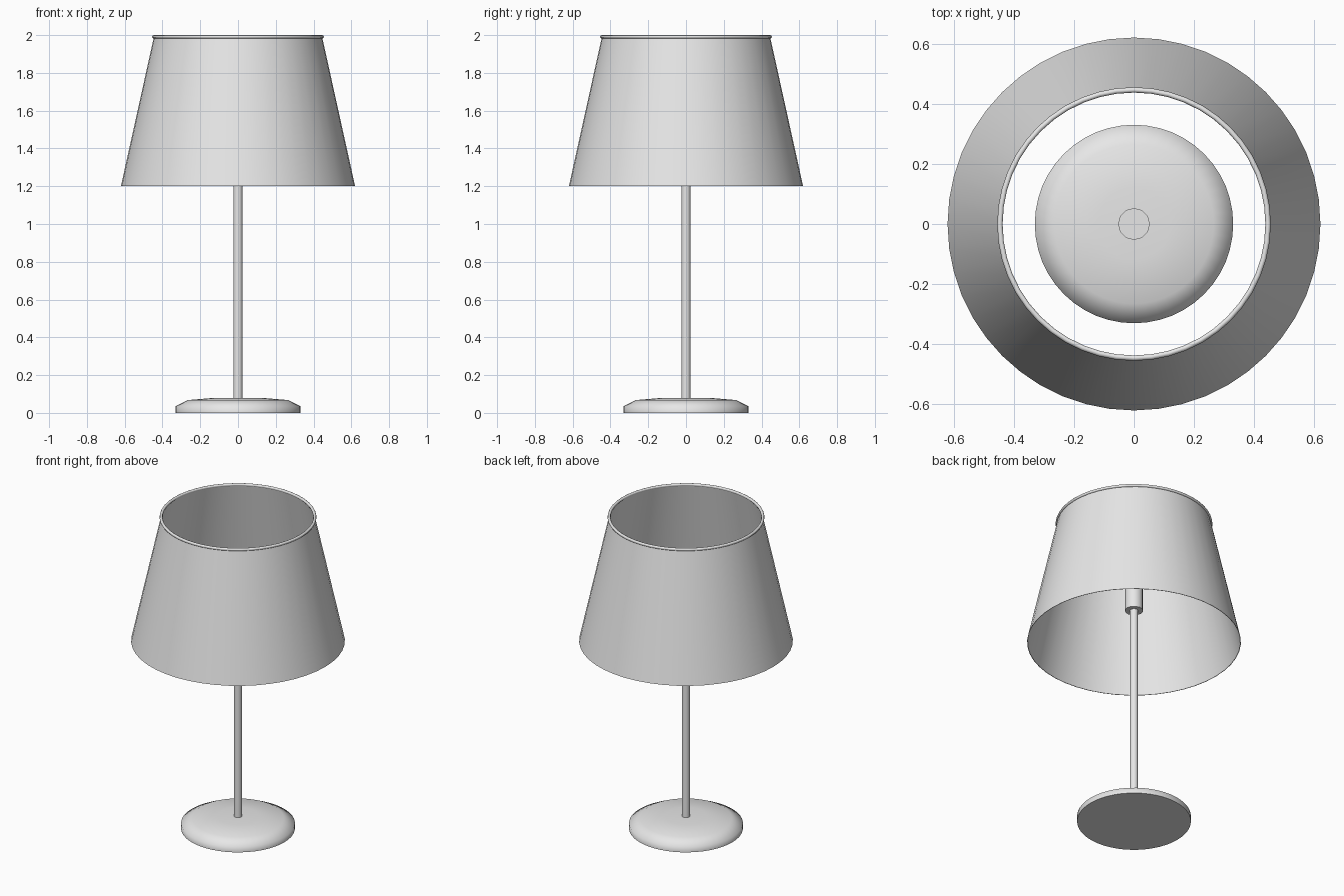
import bpy, bmesh, math

if "Cube" in bpy.data.objects:
    bpy.data.objects.remove(bpy.data.objects["Cube"])

def material(name, rgb):
    m = bpy.data.materials.new(name)
    m.diffuse_color = (*rgb, 1)
    m.use_nodes = True
    m.node_tree.nodes["Principled BSDF"].inputs["Base Color"].default_value = m.diffuse_color
    return m

grey = material("light grey", (0.8, 0.8, 0.8))

def lathe(name, profile, sides, smooth=65, closed=False):
    """Spin a (radius, z) profile around the z axis."""
    bm = bmesh.new()
    vs = [bm.verts.new((r, 0, z)) for r, z in profile]
    es = [bm.edges.new(p) for p in zip(vs, vs[1:])]
    if closed:
        es.append(bm.edges.new((vs[-1], vs[0])))
    bmesh.ops.spin(bm, geom=vs + es, cent=(0, 0, 0), axis=(0, 0, 1),
                   angle=math.tau, steps=sides, use_duplicate=False)
    bmesh.ops.remove_doubles(bm, verts=bm.verts, dist=1e-5)
    bmesh.ops.recalc_face_normals(bm, faces=bm.faces)
    me = bpy.data.meshes.new(name)
    bm.to_mesh(me)
    bm.free()
    me.materials.append(grey)
    ob = bpy.data.objects.new(name, me)
    bpy.context.collection.objects.link(ob)
    bpy.ops.object.select_all(action='DESELECT')
    ob.select_set(True)
    bpy.context.view_layer.objects.active = ob
    bpy.ops.object.shade_smooth_by_angle(angle=math.radians(smooth))
    return ob

# Weighted foot with a softly sloping top
lathe("base", [(0, 0), (0.33, 0), (0.33, 0.035), (0.265, 0.068),
               (0.12, 0.08), (0, 0.08)], 48)

# Thin upright and the bulb socket on top of it
lathe("pole", [(0, 0.07), (0.024, 0.07), (0.024, 1.45), (0, 1.45)], 16, 40)
lathe("socket", [(0, 1.41), (0.053, 1.41), (0.053, 1.6), (0, 1.6)], 12, 40)

# Open tapered shade, a thin shell
lathe("shade", [(0.62, 1.2), (0.445, 1.992), (0.442, 1.992), (0.617, 1.2)],
      48, 40, closed=True)

# Rolled rim around the top opening
rim = [(0.446 + 0.009 * math.cos(a * math.tau / 8),
        1.991 + 0.009 * math.sin(a * math.tau / 8)) for a in range(8)]
lathe("shade_rim", rim, 48, 65, closed=True)
